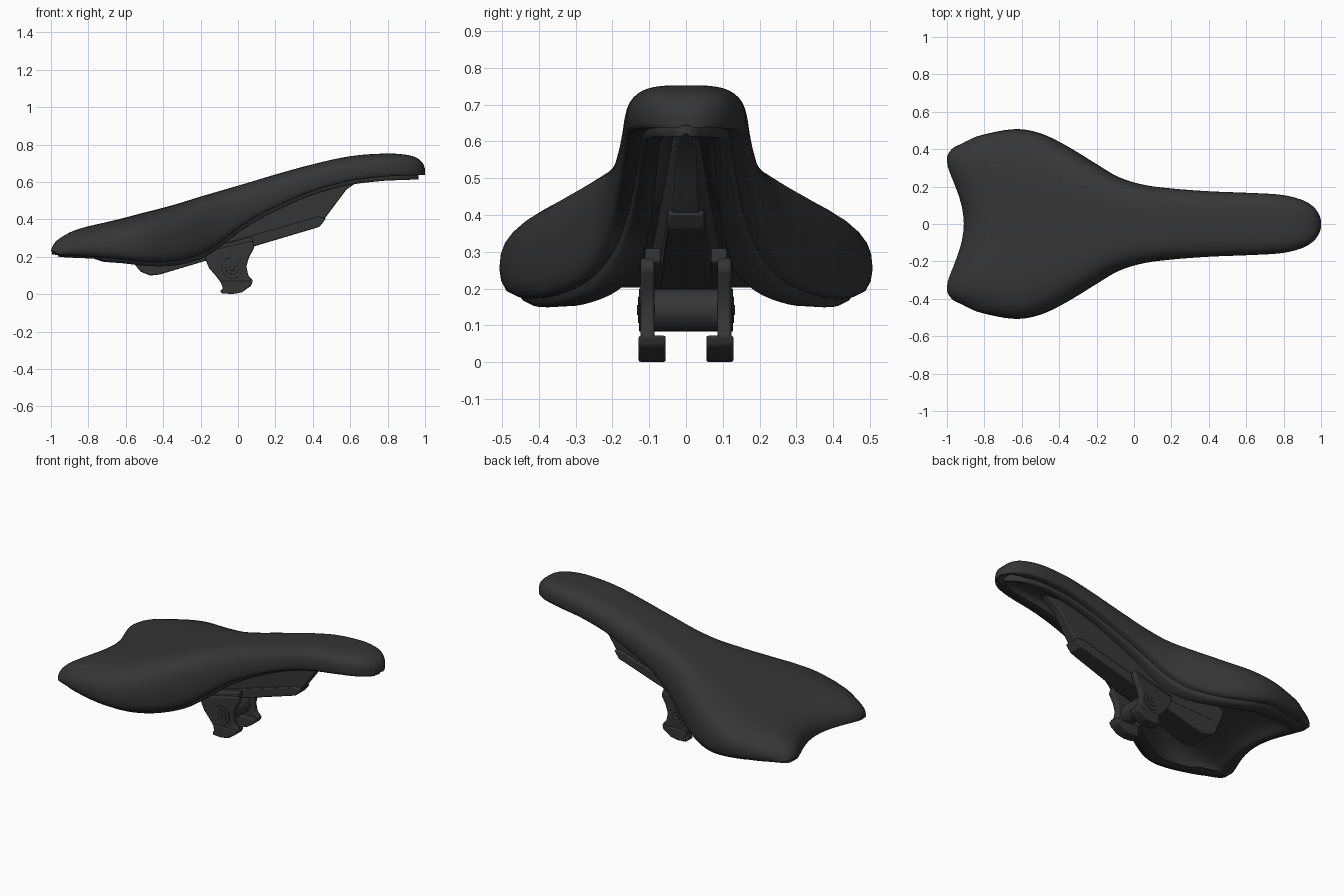
import bpy, bmesh, math
from mathutils import Vector

if "Cube" in bpy.data.objects:
    bpy.data.objects.remove(bpy.data.objects["Cube"])

COLOUR = (0.036, 0.036, 0.036, 1)
black = bpy.data.materials.new("matte_black")
black.use_nodes = True
black.diffuse_color = COLOUR
black.node_tree.nodes["Principled BSDF"].inputs["Base Color"].default_value = COLOUR

HALF = 13           # arch segments per side
SPAN = 2 * HALF     # index of the last arch point


def finish(name, bm, bevel=0.0, angle=40):
    """Turn a bmesh into a shaded object with the shared material."""
    bmesh.ops.recalc_face_normals(bm, faces=bm.faces)
    mesh = bpy.data.meshes.new(name)
    bm.to_mesh(mesh)
    bm.free()
    mesh.materials.append(black)
    obj = bpy.data.objects.new(name, mesh)
    bpy.context.collection.objects.link(obj)
    bpy.ops.object.select_all(action='DESELECT')
    obj.select_set(True)
    bpy.context.view_layer.objects.active = obj
    bpy.ops.object.shade_smooth_by_angle(angle=math.radians(angle))
    if bevel:
        mod = obj.modifiers.new("soft_edges", 'BEVEL')
        mod.width, mod.segments = bevel, 2
    return obj


def smooth_rows(rows, steps=4):
    """Catmull-Rom interpolation through the stations."""
    pts = [Vector(r) for r in rows]
    out = []
    for i in range(len(pts) - 1):
        a, b, c, d = pts[max(i - 1, 0)], pts[i], pts[i + 1], pts[min(i + 2, len(pts) - 1)]
        for k in range(steps):
            t = k / steps
            out.append(b + (c - a) * t / 2 + (a * 2 - b * 5 + c * 4 - d) * t * t / 2
                       + (b * 3 - a - c * 3 + d) * t ** 3 / 2)
    return out + [pts[-1]]


def arch(w, low, high, power):
    """Squarish arch from the right rim (-y) over the top to the left rim."""
    pts = []
    for i in range(SPAN + 1):
        t = -math.cos(math.pi * i / SPAN)
        pts.append((w * t, low + (high - low) * max(0, 1 - abs(t) ** power) ** 0.4))
    return pts


def section(x, w, top, rim, wall):
    """Closed hollow cross-section: outer arch, rolled rim, inner arch."""
    power = 3.5 + 1.5 * min(1, max(0, 0.3 - x) / 0.6)   # flatter wings at the rear
    low = rim + 0.3 * (top - rim)
    roll = [(w * 0.99, rim + 0.5 * (low - rim)), (w * 0.965, rim + 0.15 * (low - rim)), (w * 0.92, rim)]
    inner_w = max(w * 0.6, w - wall * 1.6)
    inner = arch(inner_w, rim + 0.003, max(rim + 0.006, top - wall), power)
    return arch(w, low, top, power) + roll + inner[::-1] + [(-y, z) for y, z in roll[::-1]]


def loft(name, stations, wall):
    bm = bmesh.new()
    rings = []
    for x, w, top, rim in stations:
        ring = []
        for y, z in section(x, w, top, rim, wall):
            # Concave notch between two rounded rear lobes
            fade = max(0, (-0.5 - x) / 0.5) ** 1.6
            notch = 0.09 * max(0, 1 - (y / 0.33) ** 2) ** 1.5
            corner = 0.05 * max(0, (abs(y) - 0.35) / 0.07) ** 2
            ring.append(bm.verts.new((x + fade * (notch + min(corner, 0.06)), y, z)))
        rings.append(ring)
    for a, b in zip(rings, rings[1:]):
        for i in range(len(a)):
            j = (i + 1) % len(a)
            bm.faces.new((a[i], a[j], b[j], b[i]))
    # End caps: strips between the outer and inner arch, plus the rim rolls
    for r in (rings[0], rings[-1]):
        last = 2 * SPAN + 4
        for i in range(SPAN):
            bm.faces.new((r[i], r[i + 1], r[last - i - 1], r[last - i]))
        bm.faces.new(r[SPAN:SPAN + 5])
        bm.faces.new([r[0]] + r[last:])
    return finish(name, bm, angle=55)


def prism(name, outline, y0, y1, bevel=0.006, taper=0.0):
    """Side outline in x, z extruded across y; taper narrows it towards +x."""
    bm = bmesh.new()
    sides = [[bm.verts.new((x, y * (1 - taper * x), z)) for x, z in outline] for y in (y0, y1)]
    for s in sides:
        bm.faces.new(s)
    for i in range(len(outline)):
        j = (i + 1) % len(outline)
        bm.faces.new((sides[0][i], sides[0][j], sides[1][j], sides[1][i]))
    return finish(name, bm, bevel, 30)


def rod(name, radius, y0, y1, x, z, sides=32):
    ring = [(x + radius * math.cos(2 * math.pi * i / sides),
             z + radius * math.sin(2 * math.pi * i / sides)) for i in range(sides)]
    return prism(name, ring, y0, y1, 0.001)


# Stations from tail to nose: x, half width, top height, rim height
rows = [(-1, .41, .235, .213), (-.985, .425, .275, .21), (-.94, .445, .315, .206),
        (-.85, .475, .355, .202), (-.65, .507, .4, .19), (-.5, .485, .437, .175),
        (-.35, .412, .476, .178), (-.2, .32, .522, .215), (-.08, .25, .557, .29),
        (.05, .21, .595, .385), (.2, .19, .64, .465), (.4, .175, .695, .55),
        (.6, .167, .738, .605), (.78, .157, .752, .628), (.89, .132, .747, .634),
        (.95, .1, .732, .636), (.985, .06, .705, .637), (1, .02, .672, .638)]
stations = smooth_rows(rows)
loft("padded_cover", stations, 0.06)

# Slimmer shell nested under the cover, its rim hanging a little lower
shell = [(x * 0.965, max(w - 0.045, w * 0.5), max(top - 0.05, rim + 0.005),
          rim - (0.01 if x < -0.8 else 0.024)) for x, w, top, rim in stations]
loft("base_shell", shell, 0.055)

# Central rail: thin web hanging from the shell with a wider beam below
prism("rail_web", [(.68, .63), (.58, .56), (.52, .48), (.46, .4), (.43, .37), (-.4, .14),
                   (-.55, .17), (-.6, .3), (-.2, .45), (.3, .62)], -.06, .06, taper=0.9)
prism("rail_beam", [(.47, .405), (.455, .385), (.435, .36), (-.42, .105), (-.47, .1), (-.52, .12),
                    (-.55, .155), (-.53, .21), (-.2, .235), (.43, .415)],
      -.068, .068, .006, taper=0.6)

# Seat clamp: mirrored cheeks, jaws, feet and bolts joined by a cross tube
rod("clamp_cross_tube", 0.058, -.09, .09, -.03, .142)
cheek = [(-.18, .225), (.08, .285), (.088, .25), (.06, .2), (.045, .15), (.055, .1), (.08, .075),
         (.07, .045), (.02, .012), (-.03, .003), (-.09, .005), (-.095, .02), (-.08, .03),
         (-.09, .06), (-.12, .1), (-.155, .14), (-.18, .2)]
jaw = [(-.19, .2), (.08, .27), (.08, .31), (-.19, .24)]
foot = [(-.09, .005), (-.03, .001), (.02, .01), (.07, .045), (.08, .072), (-.085, .072), (-.08, .03)]
for side, s in (("left", 1), ("right", -1)):
    prism(side + "_clamp_cheek", cheek, s * .085, s * .123, .008)
    prism(side + "_clamp_jaw", jaw, s * .068, s * .112)
    prism(side + "_clamp_foot", foot, s * .055, s * .129)
    rod(side + "_bolt_collar", 0.058, s * .12, s * .127, -.03, .142)
    rod(side + "_bolt_head", 0.036, s * .125, s * .13, -.03, .142)
    rod(side + "_bolt_socket", 0.016, s * .128, s * .133, -.03, .142, 6)
